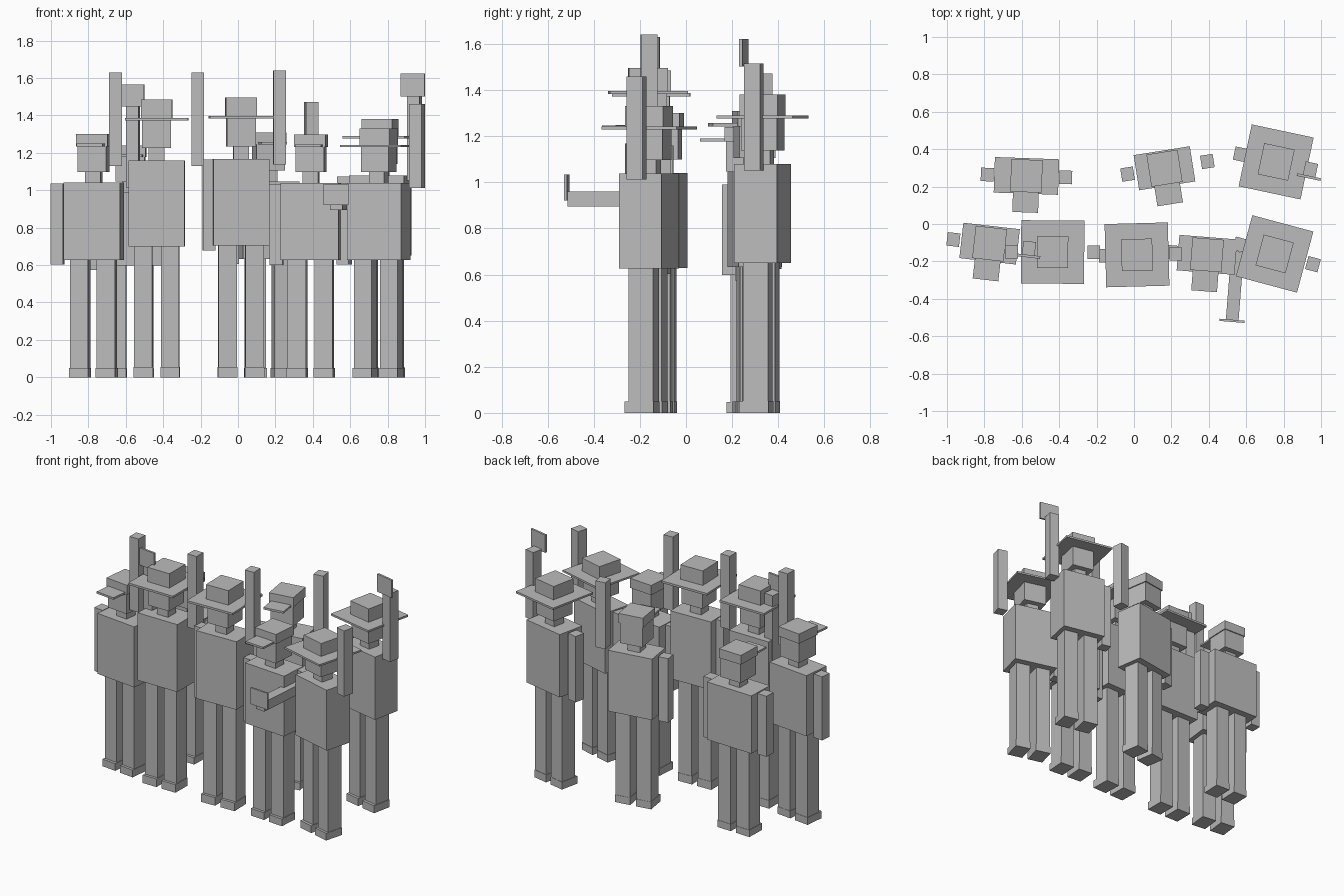
import bpy
from math import radians
from mathutils import Matrix

if "Cube" in bpy.data.objects:
    bpy.data.objects.remove(bpy.data.objects["Cube"])

grey = bpy.data.materials.new("plain_grey")
grey.diffuse_color = (0.5, 0.5, 0.5, 1)
grey.use_nodes = True
grey.node_tree.nodes["Principled BSDF"].inputs["Base Color"].default_value = grey.diffuse_color


def box(name, frame, x, y, z):
    """Box from (min, max) spans, placed in a figure's frame."""
    bpy.ops.mesh.primitive_cube_add(size=1)
    ob = bpy.context.object
    ob.name = name
    spans = (x, y, z)
    mid = [(a + b) / 2 for a, b in spans]
    size = [b - a for a, b in spans]
    ob.data.transform(Matrix.Translation(mid) @ Matrix.Diagonal((*size, 1)))
    ob.matrix_world = frame
    ob.data.materials.append(grey)


def around(c, half):
    return (c - half, c + half)


def arm(frame, side, pose, reach):
    c = side * reach
    x, y = around(c, 0.034), around(0, 0.036)
    if pose == "down":
        box("hanging_arm", frame, x, y, (0.672, 1.155))
    elif pose == "forward":
        box("forward_arm", frame, x, (-0.335, 0.03), (1.0, 1.072))
        box("hand_sign", frame, around(c, 0.067), (-0.347, -0.335), (1.03, 1.155))
    else:
        box("raised_arm", frame, x, y, (1.13, 1.63))
        if pose == "sign":
            box("hand_sign", frame, around(c, 0.065), (-0.05, -0.036), (1.615, 1.745))


def figure(x, y, turn, height, hat, half, left, right):
    frame = (Matrix.Translation((x, y, 0)) @ Matrix.Rotation(radians(turn), 4, 'Z')
             @ Matrix.Diagonal((1, 1, height, 1)))
    # legs and feet
    for s in (-1, 1):
        box("leg", frame, around(s * 0.072, 0.049), (-0.06, 0.05), (0.05, 0.7))
        box("foot", frame, around(s * 0.072, 0.052), (-0.078, 0.052), (0, 0.055))
    # body and head
    box("torso", frame, around(0, half), around(0, 0.095), (0.7, 1.16))
    box("neck", frame, around(0, 0.042), around(0, 0.042), (1.16, 1.225))
    box("head", frame, around(0, 0.077), around(0, 0.08), (1.225, 1.377))
    # headwear
    if hat:
        box("hat_brim", frame, around(0, 0.169), around(0, 0.169), (1.373, 1.387))
        box("hat_crown", frame, around(0, 0.083), around(0, 0.085), (1.387, 1.485))
    else:
        box("cap", frame, around(0, 0.084), around(0, 0.087), (1.377, 1.45))
        box("cap_peak", frame, around(0, 0.069), (-0.195, -0.08), (1.377, 1.392))
    arm(frame, -1, *left)
    arm(frame, 1, *right)


# back row
figure(-0.575, 0.257, -2, 0.855, False, 0.172, ("down", 0.21), ("down", 0.21))
figure(0.163, 0.298, 9, 0.903, False, 0.152, ("down", 0.2), ("up", 0.232))
figure(0.76, 0.332, -12, 0.93, True, 0.15, ("down", 0.195), ("sign", 0.188))
# front row
figure(-0.772, -0.105, -6.5, 0.897, False, 0.152, ("down", 0.195), ("sign", 0.212))
figure(-0.435, -0.15, -0.5, 1.0, True, 0.15, ("up", 0.22), ("up", 0.22))
figure(0.016, -0.165, 1.5, 1.007, True, 0.15, ("down", 0.17), ("up", 0.206))
figure(0.39, -0.165, -4.5, 0.895, False, 0.155, ("down", 0.185), ("forward", 0.162))
figure(0.752, -0.16, -15, 0.896, True, 0.15, ("down", 0.19), ("up", 0.212))
